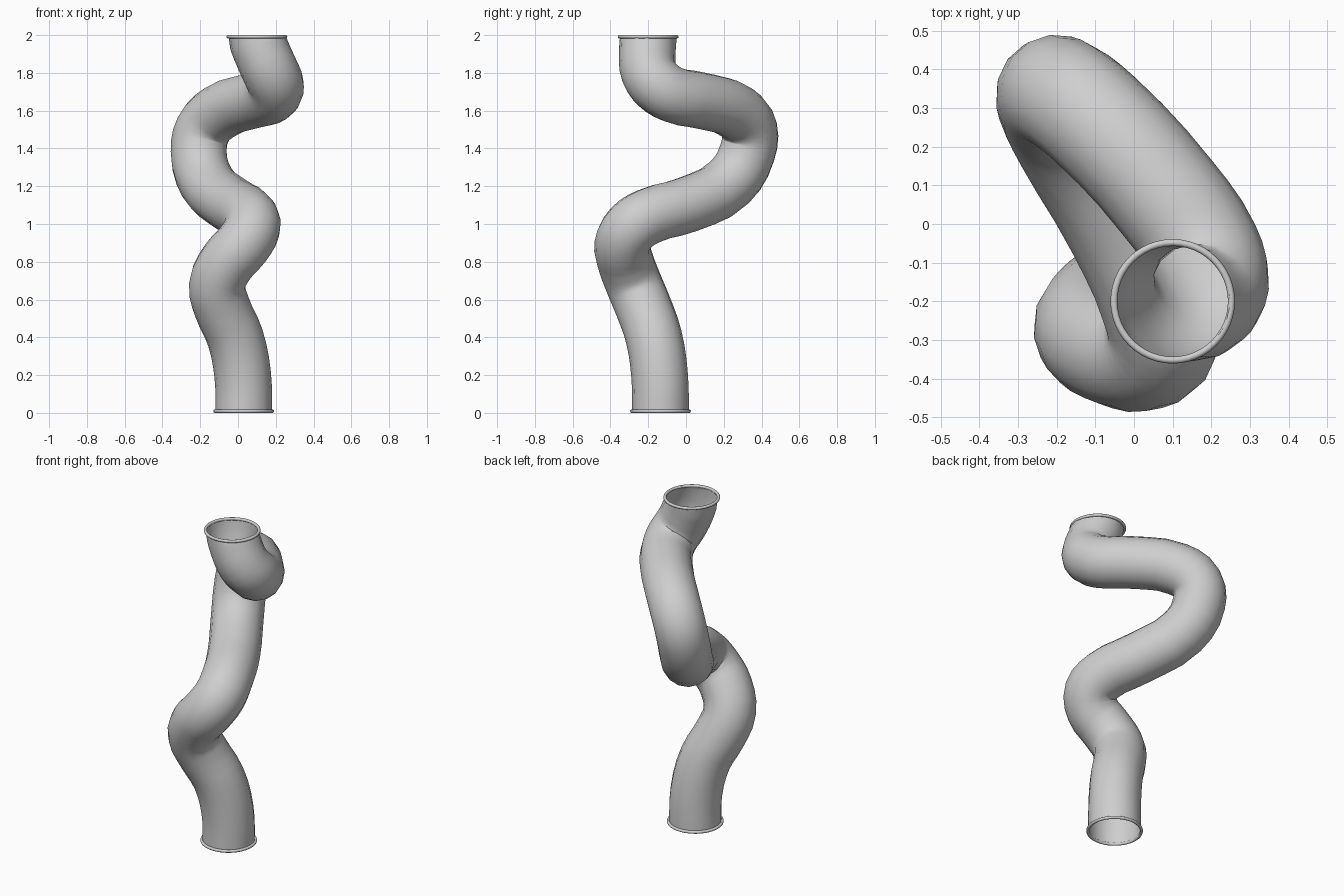
import bpy
from mathutils import Vector

old = bpy.data.objects.get("Cube")
if old:
    bpy.data.objects.remove(old, do_unlink=True)

TUBE_RADIUS = 0.15
RIM_RADIUS = 0.152
RIM_THICKNESS = 0.009

# Single material
grey = bpy.data.materials.new("light_grey")
grey.use_nodes = True
colour = (0.62, 0.62, 0.62, 1.0)
grey.diffuse_color = colour
grey.node_tree.nodes["Principled BSDF"].inputs["Base Color"].default_value = colour

# Centre line of the winding pipe, bottom to top
path = [
    (0.03, -0.135, 0.008), (0.025, -0.14, 0.2), (-0.015, -0.17, 0.4),
    (-0.085, -0.225, 0.56), (-0.11, -0.275, 0.68), (-0.055, -0.32, 0.8),
    (0.025, -0.335, 0.89), (0.075, -0.29, 0.98), (0.06, -0.2, 1.04),
    (-0.03, 0.0, 1.1), (-0.165, 0.23, 1.22), (-0.208, 0.325, 1.38),
    (-0.185, 0.335, 1.5), (-0.1, 0.27, 1.59), (0.085, 0.07, 1.655),
    (0.18, -0.07, 1.685), (0.2, -0.15, 1.735), (0.175, -0.195, 1.8),
    (0.13, -0.205, 1.9), (0.1, -0.2, 1.991),
]


def finish(obj):
    """Give a part its material and smooth shading."""
    obj.data.materials.clear()
    obj.data.materials.append(grey)
    for polygon in obj.data.polygons:
        polygon.use_smooth = True


def make_pipe():
    """Sweep an open round section along the centre line."""
    curve = bpy.data.curves.new("pipe_path", "CURVE")
    curve.dimensions = "3D"
    curve.resolution_u = 3
    curve.bevel_depth = TUBE_RADIUS
    curve.bevel_resolution = 6
    curve.use_fill_caps = False
    spline = curve.splines.new("BEZIER")
    spline.bezier_points.add(len(path) - 1)
    for point, co in zip(spline.bezier_points, path):
        point.co = co
        point.handle_left_type = point.handle_right_type = "AUTO"
    # Upright ends so the openings lie level
    for point, reach in ((spline.bezier_points[0], 0.06),
                         (spline.bezier_points[-1], 0.03)):
        point.handle_left_type = point.handle_right_type = "FREE"
        point.handle_left = point.co - Vector((0, 0, reach))
        point.handle_right = point.co + Vector((0, 0, reach))
    helper = bpy.data.objects.new("pipe_path", curve)
    bpy.context.collection.objects.link(helper)
    bpy.context.view_layer.update()
    graph = bpy.context.evaluated_depsgraph_get()
    mesh = bpy.data.meshes.new_from_object(helper.evaluated_get(graph))
    bpy.data.objects.remove(helper, do_unlink=True)
    pipe = bpy.data.objects.new("pipe", mesh)
    bpy.context.collection.objects.link(pipe)
    finish(pipe)


def make_rim(name, centre):
    """Rolled lip around an opening."""
    bpy.ops.mesh.primitive_torus_add(
        location=centre, major_radius=RIM_RADIUS, minor_radius=RIM_THICKNESS,
        major_segments=48, minor_segments=10)
    rim = bpy.context.object
    rim.name = name
    finish(rim)


make_pipe()
make_rim("bottom_rim", (path[0][0], path[0][1], RIM_THICKNESS))
make_rim("top_rim", (path[-1][0], path[-1][1], 2 - RIM_THICKNESS))
